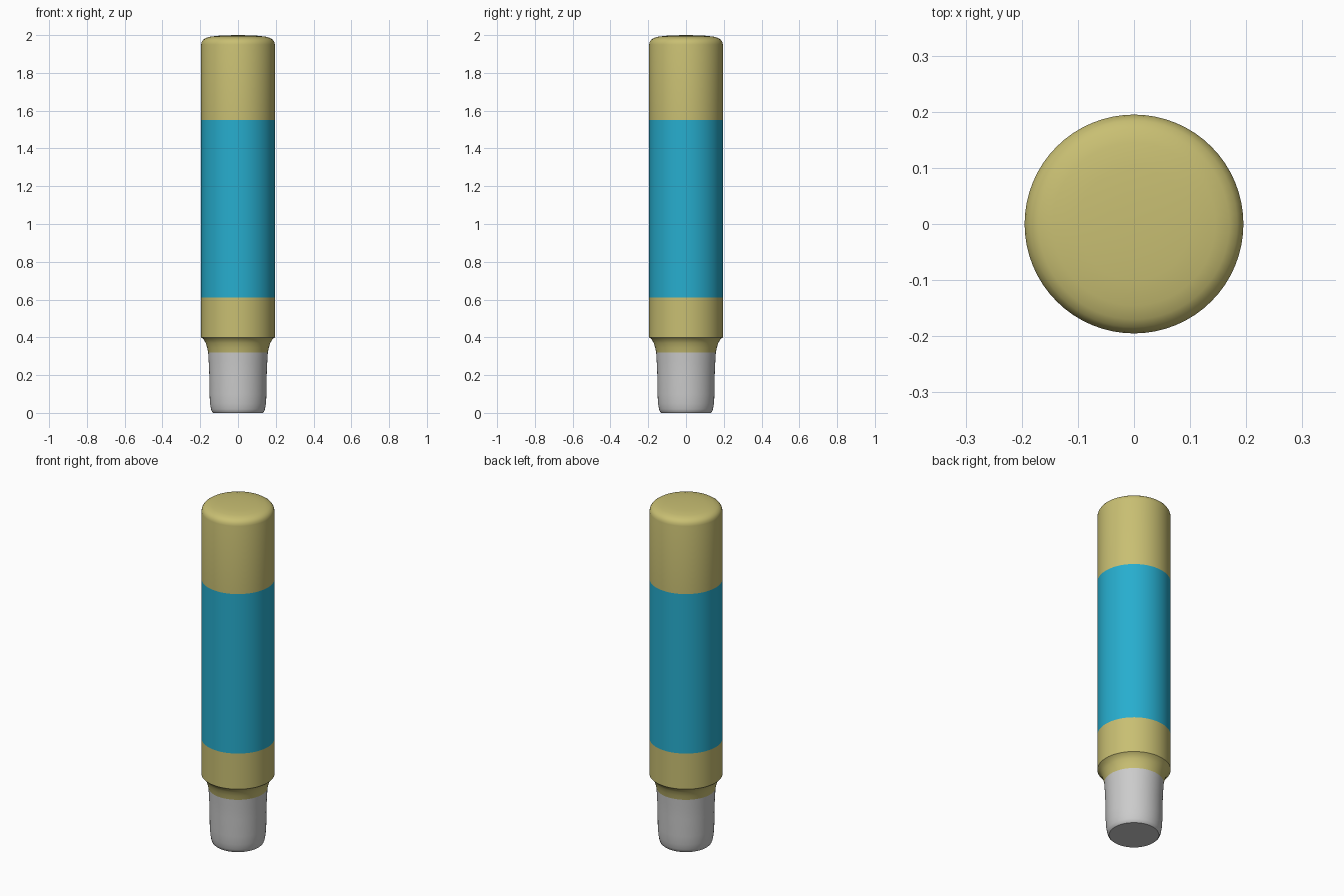
import bpy, bmesh, math

if "Cube" in bpy.data.objects:
    bpy.data.objects.remove(bpy.data.objects["Cube"])

SIDES = 64


def material(name, color):
    m = bpy.data.materials.new(name)
    m.diffuse_color = (*color, 1.0)
    m.use_nodes = True
    m.node_tree.nodes["Principled BSDF"].inputs["Base Color"].default_value = m.diffuse_color
    return m


def lathe(name, profile, mat=None):
    """Revolve (radius, z) points, listed bottom to top, around z."""
    bm = bmesh.new()
    rings = []
    for r, z in profile:
        n = SIDES if r > 0 else 1
        rings.append([bm.verts.new((r * math.cos(2 * math.pi * i / SIDES),
                                    r * math.sin(2 * math.pi * i / SIDES), z))
                      for i in range(n)])
    for a, b in zip(rings, rings[1:]):
        for i in range(SIDES):
            j = (i + 1) % SIDES
            if len(a) == 1:
                bm.faces.new((a[0], b[j], b[i]))
            elif len(b) == 1:
                bm.faces.new((a[i], a[j], b[0]))
            else:
                bm.faces.new((a[i], a[j], b[j], b[i]))
    mesh = bpy.data.meshes.new(name)
    bm.to_mesh(mesh)
    bm.free()
    obj = bpy.data.objects.new(name, mesh)
    bpy.context.collection.objects.link(obj)
    if mat:
        mesh.materials.append(mat)
    bpy.ops.object.select_all(action='DESELECT')
    obj.select_set(True)
    bpy.context.view_layer.objects.active = obj
    bpy.ops.object.shade_smooth_by_angle(angle=math.radians(35))
    return obj


gold = material("gold", (0.58, 0.52, 0.17))
blue = material("blue", (0.02, 0.42, 0.62))
R = 0.195

# Grey tip with a rounded lower edge and flat base
lathe("tip", [(0, 0), (0.132, 0), (0.138, 0.006), (0.143, 0.02), (0.148, 0.05),
              (0.151, 0.1), (0.152, 0.2), (0.155, 0.27), (0.158, 0.32)])

# Lower collar with a flared underside
lathe("lower_collar", [(0.158, 0.32), (0.163, 0.345), (0.171, 0.37),
                       (0.182, 0.39), (R, 0.4), (R, 0.61)], gold)

# Coloured band around the middle
lathe("middle_band", [(R, 0.61), (R, 1.55)], blue)

# Upper body with a softly domed top
lathe("upper_body", [(R, 1.55), (R, 1.95), (0.192, 1.964), (0.184, 1.976),
                     (0.17, 1.985), (0.145, 1.992), (0.1, 1.997),
                     (0.05, 1.999), (0, 2.0)], gold)
